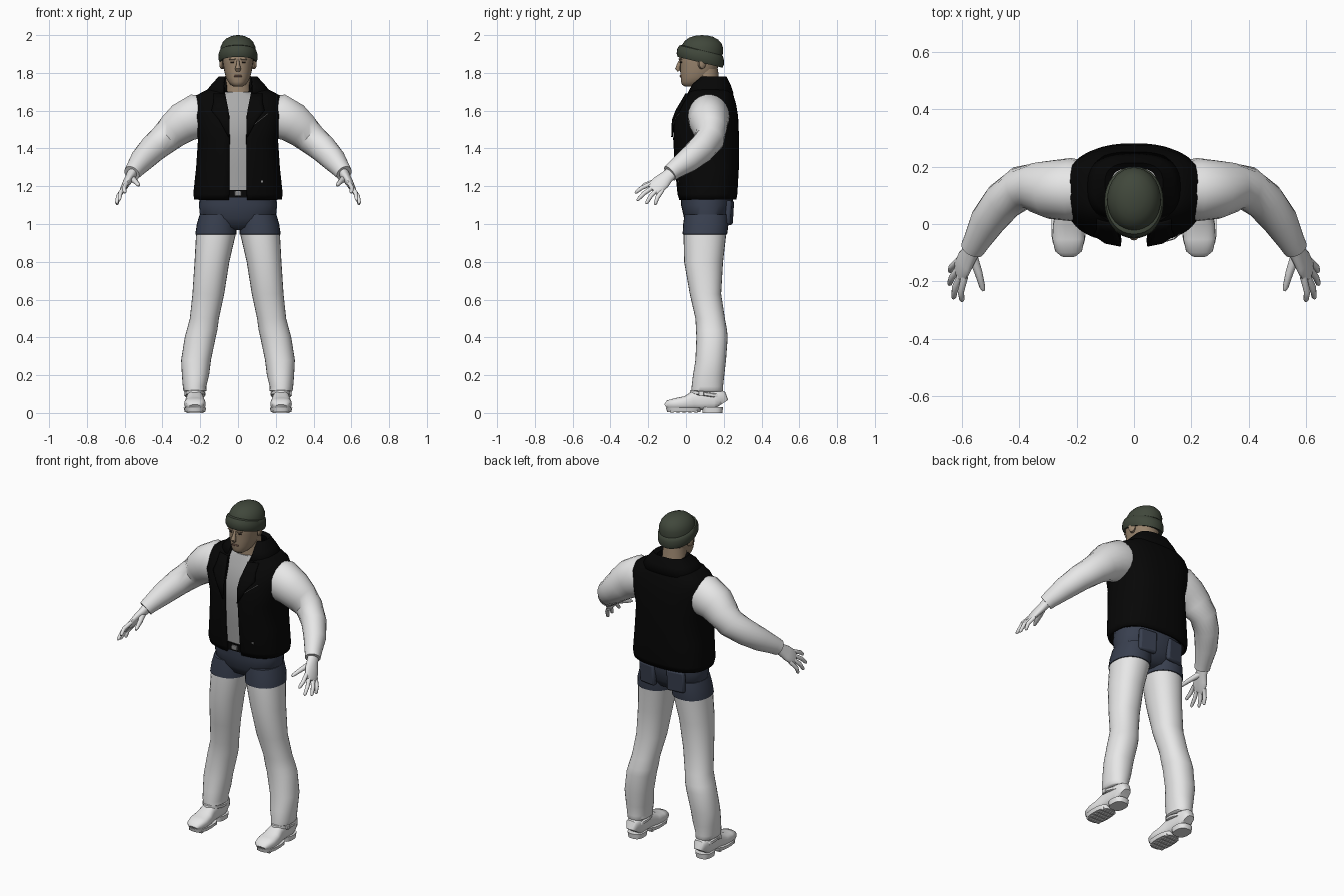
import bpy, bmesh, math
from mathutils import Vector as V


def material(name, rgb):
    m = bpy.data.materials.new(name)
    m.diffuse_color = (*rgb, 1)
    return m


WHITE = material("white_cloth", (.8, .8, .8))
GREY = material("grey_shirt", (.4, .4, .4))
BLACK = material("black_leather", (.002, .002, .002))
BLUE = material("dark_denim", (.04, .05, .078))
GREEN = material("olive_knit", (.052, .064, .044))
SKIN = material("skin", (.33, .24, .16))
LIP = material("lip", (.23, .13, .095))
DARK = material("dark_brown", (.03, .022, .016))
METAL = material("metal", (.25, .25, .25))


def skin_rings(name, rings, mats, closed=True):
    """Bridge rings of points into a surface; closed rings get end caps."""
    bm = bmesh.new()
    vs = [[bm.verts.new(p) for p in r] for r in rings]
    n = len(vs[0])
    for a, b in zip(vs, vs[1:]):
        for i in range(n if closed else n - 1):
            j = (i + 1) % n
            bm.faces.new((a[i], a[j], b[j], b[i]))
    if closed:
        bm.faces.new(vs[0])
        bm.faces.new(vs[-1])
    bmesh.ops.recalc_face_normals(bm, faces=bm.faces)
    me = bpy.data.meshes.new(name)
    bm.to_mesh(me)
    bm.free()
    ob = bpy.data.objects.new(name, me)
    bpy.context.collection.objects.link(ob)
    for m in mats:
        me.materials.append(m)
    return ob


def power(v, e):
    return math.copysign(abs(v) ** e, v)


def stack(name, rings, mats, n=28, e=1, tilt=0):
    """Horizontal rings (z, cx, cy, rx, ry); tilt slopes each ring along y."""
    out = []
    for z, cx, cy, rx, ry in rings:
        pts = []
        for i in range(n):
            t = 2 * math.pi * i / n
            dy = -ry * power(math.cos(t), e)
            pts.append((cx + rx * power(math.sin(t), e), cy + dy, z + tilt * dy))
        out.append(pts)
    return skin_rings(name, out, mats)


def tube(name, path, mat, side=None, n=18, e=1, s=1):
    """Tube along (point, r_side, r_other); s=-1 mirrors it in x."""
    out = []
    pts = [V(p[0]) for p in path]
    for i, (p, ra, rb) in enumerate(path):
        t = (pts[min(i + 1, len(pts) - 1)] - pts[max(i - 1, 0)]).normalized()
        u = V(side) if side else t.cross(V((0, 0, 1)))
        u = (u - t * u.dot(t)).normalized()
        w = t.cross(u)
        ring = []
        for k in range(n):
            a = 2 * math.pi * k / n
            q = V(p) + u * ra * power(math.cos(a), e) + w * rb * power(math.sin(a), e)
            ring.append((q.x * s, q.y, q.z))
        out.append(ring)
    return skin_rings(name, out, [mat])


def box(name, loc, size, mat, rot=(0, 0, 0), bevel=0):
    bpy.ops.mesh.primitive_cube_add(size=1, location=loc, rotation=rot)
    ob = bpy.context.object
    ob.name = name
    ob.scale = size
    bpy.ops.object.transform_apply(location=False, rotation=False, scale=True)
    ob.data.materials.append(mat)
    if bevel:
        b = ob.modifiers.new("bevel", 'BEVEL')
        b.width, b.segments = bevel, 2
    return ob


# vest levels: z, centre y, half width, half depth, half opening
VEST = [(1.13, .115, .225, .145, .048), (1.16, .113, .23, .152, .046), (1.3, .11, .215, .163, .046),
        (1.45, .106, .205, .168, .044), (1.57, .106, .233, .163, .046), (1.635, .12, .234, .138, .058),
        (1.675, .124, .218, .122, .066), (1.695, .127, .18, .112, .07), (1.72, .13, .13, .095, .07)]
E = .76


def open_ring(z, cy, rx, ry, gap, n=44):
    t0 = math.asin((gap / rx) ** (1 / E))
    ts = [t0 + (2 * math.pi - 2 * t0) * i / n for i in range(n + 1)]
    return [(rx * power(math.sin(t), E), cy - ry * power(math.cos(t), E), z) for t in ts]


def chest(x, z, lift=.01):
    """Point on the front of the vest."""
    for a, b in zip(VEST, VEST[1:]):
        if a[0] <= z <= b[0]:
            f = (z - a[0]) / (b[0] - a[0])
            cy, rx, ry = (a[k] + f * (b[k] - a[k]) for k in (1, 2, 3))
            q = min(1, (abs(x) / rx) ** (1 / E))
            return (x, cy - ry * (1 - q * q) ** (E / 2) - lift, z)


# vest and standing collar
vest = skin_rings("vest", [open_ring(*r) for r in VEST], [BLACK], closed=False)
collar = skin_rings("vest_collar", [open_ring(1.69, .127, .17, .118, .075), open_ring(1.735, .13, .135, .1, .075),
                                    open_ring(1.775, .142, .1, .07, .07), open_ring(1.765, .14, .085, .062, .062),
                                    open_ring(1.70, .13, .1, .085, .06)], [BLACK], closed=False)
for ob in (vest, collar):
    mod = ob.modifiers.new("thickness", 'SOLIDIFY')
    mod.thickness, mod.offset = .014, 0
for s in (-1, 1):
    # folded lapel lying on the chest
    rows = [(1.46, .046, .05), (1.55, .046, .1), (1.6, .05, .14), (1.64, .058, .13), (1.69, .068, .13)]
    lapel = skin_rings("lapel", [[chest(s * (a + (b - a) * k / 4), z, .014) for k in range(5)]
                                 for z, a, b in rows], [BLACK], closed=False)
    mod = lapel.modifiers.new("thickness", 'SOLIDIFY')
    mod.thickness, mod.offset = .008, 0
tube("chest_zip", [(chest(.065 + .095 * k / 5, 1.51 + .075 * k / 5, .012), .002, .002) for k in range(6)], METAL, n=6)
box("vest_snap", chest(.127, 1.225, .009), (.012, .006, .012), METAL, bevel=.002)

# shirt, belt, shorts
stack("shirt", [(1.16, 0, .113, .19, .13), (1.3, 0, .108, .185, .138), (1.45, 0, .105, .18, .146),
                (1.57, 0, .106, .19, .14), (1.64, 0, .12, .18, .115), (1.675, 0, .122, .14, .1),
                (1.70, 0, .118, .085, .08)], [GREY], e=E)
stack("belt", [(1.14, 0, .113, .2, .146), (1.18, 0, .113, .195, .142)], [BLACK], e=.85)
box("belt_buckle", (0, -.034, 1.162), (.035, .008, .028), METAL, bevel=.003)
stack("shorts_hips", [(.967, 0, .105, .03, .05), (.982, 0, .105, .12, .09), (1.03, 0, .108, .2, .118),
                      (1.1, 0, .11, .207, .136), (1.17, 0, .113, .2, .138)], [BLUE], e=.88)
for s in (-1, 1):
    box("back_pocket", (s * .095, .23, 1.06), (.11, .03, .13), BLUE, (-.06, 0, -s * .15), .012)

# trouser legs: denim above the shorts hem
for s in (-1, 1):
    LEG = [(.112, .228, .115, .054, .078), (.118, .228, .113, .061, .084), (.14, .23, .113, .062, .083),
           (.2, .225, .12, .072, .083), (.28, .222, .131, .079, .081), (.4, .2, .138, .082, .083),
           (.44, .19, .135, .081, .082), (.5, .178, .128, .077, .078), (.63, .157, .103, .084, .083),
           (.8, .138, .093, .092, .103), (.945, .117, .1, .105, .113), (.946, .117, .1, .109, .118),
           (1.0, .113, .105, .105, .12), (1.05, .108, .107, .095, .115)]
    leg = stack("trouser_leg", [(z, s * x, y, a, b) for z, x, y, a, b in LEG], [WHITE, BLUE], e=.92)
    for p in leg.data.polygons:
        p.material_index = int(p.center.z > .944)

    # shoe upper, sole, heel, strap
    prof = [(-.105, .03, .048), (-.093, .047, .068), (-.05, .057, .08), (0, .054, .09), (.04, .046, .115),
            (.08, .043, .125), (.15, .046, .13), (.183, .04, .12), (.194, .028, .085)]
    tube("shoe", [((.228, y, (.015 + h) / 2), w, (h - .015) / 2) for y, w, h in prof], WHITE,
         side=(1, 0, 0), n=22, e=.75, s=s)
    stack("shoe_sole", [(.006, s * .228, -.012, .054, .088), (.028, s * .228, -.012, .06, .094)], [WHITE], e=.75)
    stack("shoe_heel", [(0, s * .228, .14, .044, .052), (.03, s * .228, .14, .048, .056)], [WHITE], e=.75)
    for k in range(5):
        box("sole_lug", (s * .228, -.075 + k * .032, .007), (.085, .016, .014), WHITE)
    stack("ankle_strap", [(.088, s * .228, .11, .05, .085), (.092, s * .228, .11, .055, .09),
                          (.106, s * .228, .11, .055, .088), (.11, s * .228, .11, .05, .083)], [WHITE], tilt=-.15)
    box("strap_buckle", (s * .281, .08, .103), (.012, .028, .024), WHITE, bevel=.003)

    # sleeve
    tube("sleeve", [((.14, .12, 1.575), .095, .1), ((.22, .12, 1.57), .11, .12), ((.29, .12, 1.537), .102, .108),
                    ((.34, .127, 1.495), .088, .095), ((.39, .127, 1.45), .076, .083),
                    ((.455, .08, 1.395), .07, .075), ((.51, .01, 1.337), .062, .065),
                    ((.548, -.06, 1.288), .047, .05), ((.562, -.085, 1.268), .043, .045)], WHITE, n=22, s=s)
    # hand
    spread = V((.29, .8, -.51))
    tube("palm", [((.555, -.065, 1.28), .034, .028), ((.57, -.1, 1.25), .036, .025),
                  ((.588, -.13, 1.222), .046, .021), ((.603, -.16, 1.194), .046, .017),
                  ((.61, -.178, 1.18), .036, .01)], WHITE, side=spread, s=s)
    for k, tip in ((-.036, (.6, -.27, 1.165)), (-.012, (.63, -.26, 1.125)),
                   (.012, (.645, -.212, 1.108)), (.036, (.642, -.165, 1.102))):
        base, tip = V((.6, -.155, 1.196)) + spread * k, V(tip)
        bend = base.lerp(tip, .55) + V((.008, -.004, .004))
        tube("finger", [(base, .012, .012), (bend, .0115, .0115), (base.lerp(tip, .93), .009, .009),
                        (tip, .004, .004)], WHITE, n=10, s=s)
    tube("thumb", [((.565, -.105, 1.243), .018, .018), ((.543, -.165, 1.225), .014, .014),
                   ((.528, -.22, 1.208), .01, .01), ((.524, -.232, 1.203), .005, .005)], WHITE, n=10, s=s)

    # eye, brow, ear
    box("eye", (s * .03, -.027, 1.857), (.02, .008, .007), DARK, (0, 0, s * .3), .002)
    box("brow", (s * .031, -.03, 1.873), (.034, .012, .008), SKIN, (0, 0, s * .3), .003)
    tube("ear", [((s * .076, .08, 1.85), .02, .03), ((s * .09, .088, 1.85), .02, .028),
                 ((s * .096, .09, 1.85), .01, .018)], SKIN, side=(0, 1, 0), n=12)

# head and neck
stack("neck", [(1.66, 0, .115, .085, .075), (1.72, 0, .112, .07, .068), (1.82, 0, .105, .066, .064)], [SKIN])
stack("head", [(1.728, 0, .028, .026, .035), (1.738, 0, .033, .04, .054), (1.752, 0, .045, .052, .071),
               (1.775, 0, .057, .064, .085), (1.81, 0, .066, .073, .097), (1.85, 0, .072, .079, .103),
               (1.89, 0, .076, .083, .112), (1.93, 0, .08, .08, .1)], [SKIN], e=.92)
tube("nose", [((0, -.028, 1.87), .006, .006), ((0, -.038, 1.845), .009, .01), ((0, -.044, 1.822), .016, .013),
              ((0, -.038, 1.81), .012, .008)], SKIN, side=(1, 0, 0), n=12)
box("mouth", (0, -.029, 1.783), (.042, .009, .009), LIP, bevel=.003)

# knitted hat: rolled brim and dome
stack("hat_brim", [(1.862, 0, .075, .088, .112), (1.856, 0, .075, .096, .119), (1.872, 0, .075, .103, .125),
                   (1.9, 0, .077, .103, .123), (1.918, 0, .08, .097, .115), (1.924, 0, .081, .085, .1)],
      [GREEN], n=32, e=.95, tilt=-.24)
stack("hat_dome", [(1.9, 0, .082, .094, .112), (1.935, 0, .086, .093, .111), (1.962, 0, .09, .081, .098),
                   (1.982, 0, .093, .062, .076), (1.994, 0, .096, .037, .046), (1.999, 0, .098, .012, .015)],
      [GREEN], n=32, tilt=-.06)

# smooth shading with crisp hems
bpy.ops.object.select_all(action='SELECT')
bpy.context.view_layer.objects.active = vest
bpy.ops.object.shade_smooth_by_angle(angle=math.radians(45))
